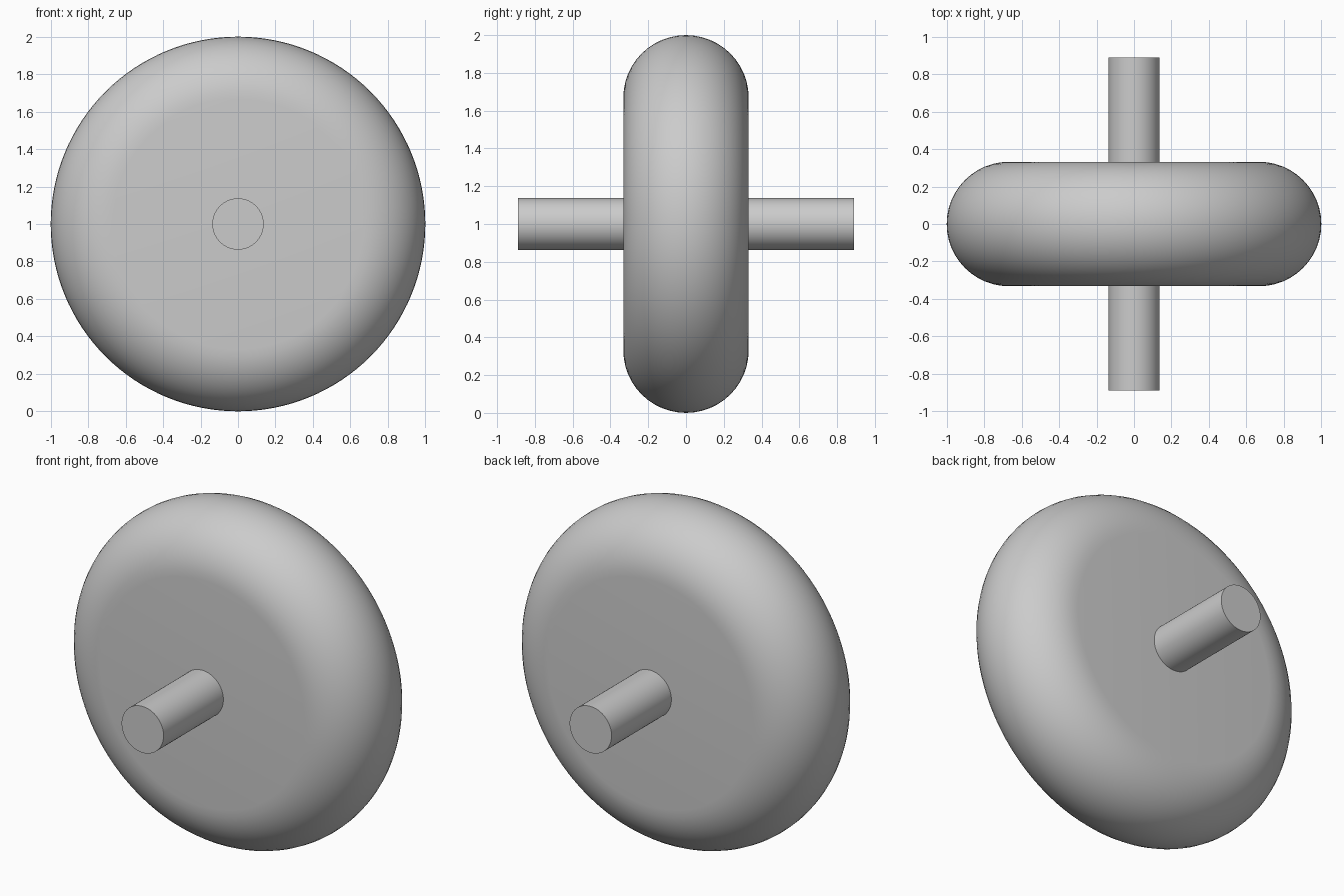
import bpy, bmesh, math
from mathutils import Matrix, Vector

cube = bpy.data.objects.get("Cube")
if cube:
    bpy.data.objects.remove(cube, do_unlink=True)

RADIUS, HALF_WIDTH = 1.0, 0.332
AXLE_RADIUS, AXLE_HALF = 0.137, 0.89
CENTRE = Vector((0, 0, RADIUS))

grey = bpy.data.materials.new("plain grey")
grey.use_nodes = True
grey.diffuse_color = (0.6, 0.6, 0.6, 1)
grey.node_tree.nodes["Principled BSDF"].inputs["Base Color"].default_value = grey.diffuse_color


def add_object(name, bm):
    """Turn a bmesh into a smooth-shaded grey object at the wheel centre."""
    bmesh.ops.recalc_face_normals(bm, faces=bm.faces)
    mesh = bpy.data.meshes.new(name)
    bm.to_mesh(mesh)
    bm.free()
    mesh.materials.append(grey)
    obj = bpy.data.objects.new(name, mesh)
    obj.location = CENTRE
    bpy.context.collection.objects.link(obj)
    bpy.ops.object.select_all(action='DESELECT')
    obj.select_set(True)
    bpy.context.view_layer.objects.active = obj
    bpy.ops.object.shade_smooth_by_angle(angle=math.radians(30))
    return obj


# Wheel: flat sides joined by a half-round rim, spun about the y axis
bm = bmesh.new()
steps = 24
rim = [math.pi * (i / steps - 0.5) for i in range(steps + 1)]
profile = [(RADIUS - HALF_WIDTH + HALF_WIDTH * math.cos(a), HALF_WIDTH * math.sin(a)) for a in rim]
profile = [(0, -HALF_WIDTH)] + profile + [(0, HALF_WIDTH)]
verts = [bm.verts.new((r, y, 0)) for r, y in profile]
edges = [bm.edges.new(pair) for pair in zip(verts, verts[1:])]
bmesh.ops.spin(bm, geom=verts + edges, cent=(0, 0, 0), axis=(0, 1, 0),
               angle=math.tau, steps=128, use_merge=True)
bmesh.ops.remove_doubles(bm, verts=bm.verts, dist=0.0001)
add_object("wheel", bm)

# Axle: a plain rod through both sides of the wheel
bm = bmesh.new()
bmesh.ops.create_cone(bm, cap_ends=True, segments=64, radius1=AXLE_RADIUS, radius2=AXLE_RADIUS,
                      depth=2 * AXLE_HALF, matrix=Matrix.Rotation(math.pi / 2, 4, 'X'))
add_object("axle", bm)
